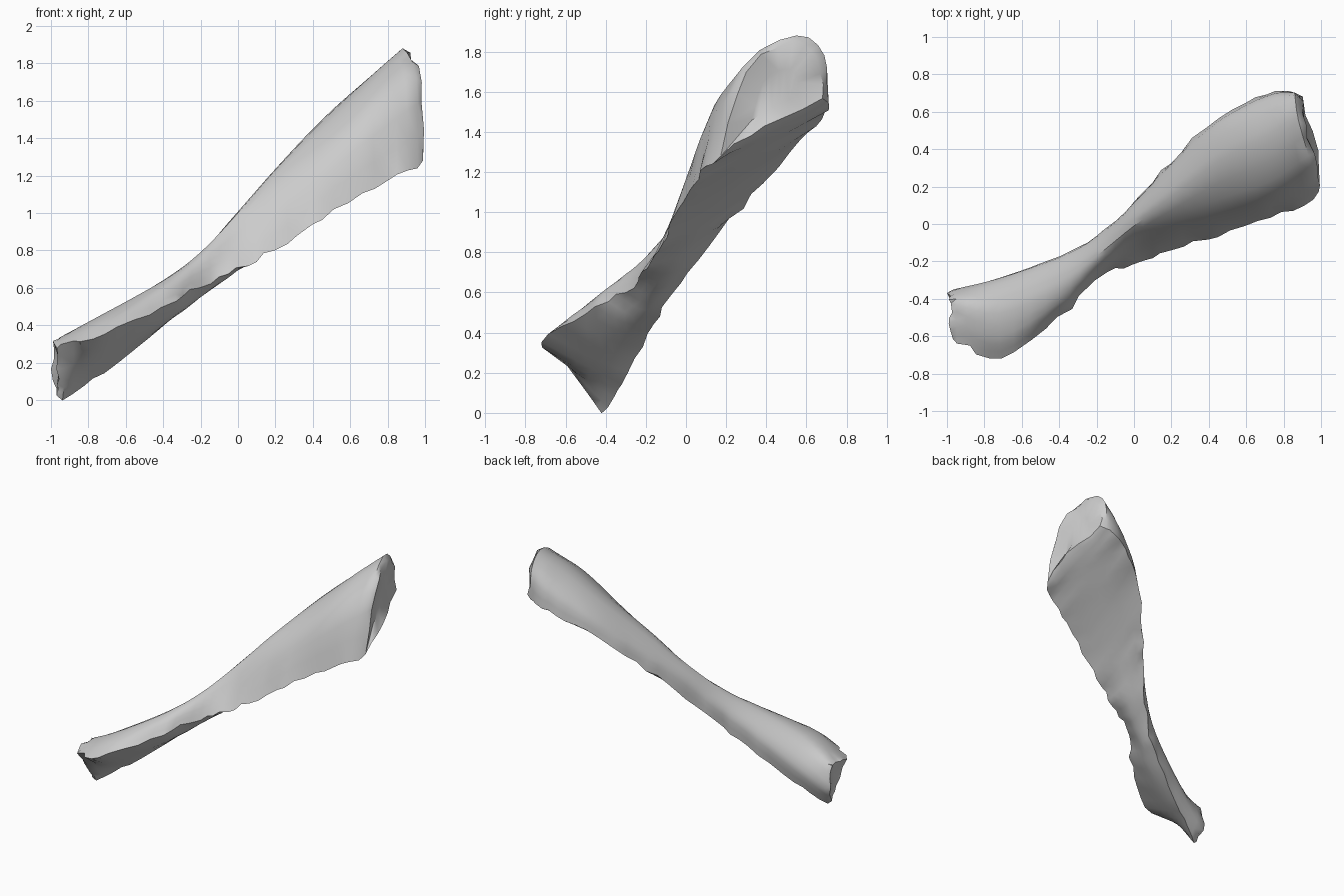
import bpy
import bmesh
import random
from mathutils import Vector

random.seed(4)

old = bpy.data.objects.get("Cube")
if old:
    bpy.data.objects.remove(old, do_unlink=True)

STEPS = 4        # rings between stations
SIDES = 3        # points between rails
CHIP = 0.012     # roughness of the broken edges

# Rails running along the shaft, from the narrow end to the broad end
front_edge = [(-.94, -.63, .30), (-.72, -.71, .35), (-.4, -.50, .50), (-.2, -.30, .61), (0, -.21, .70),
              (.2, -.14, .81), (.45, -.06, .97), (.72, .03, 1.14), (.96, .13, 1.25)]
front_face = [(-.95, -.51, .33), (-.72, -.6, .43), (-.4, -.42, .60), (-.2, -.25, .72), (0, -.12, .84),
              (.2, -.03, 1.05), (.45, .06, 1.29), (.72, .14, 1.53), (.955, .28, 1.72)]
crest = [(-.95, -.40, .32), (-.72, -.42, .455), (-.4, -.30, .64), (-.2, -.17, .79), (0, -.01, 1),
         (.2, .13, 1.23), (.45, .30, 1.49), (.72, .43, 1.74), (.88, .55, 1.88)]
back_face = [(-.965, -.35, .15), (-.72, -.29, .32), (-.4, -.18, .56), (-.2, -.07, .73), (0, .10, .97),
             (.2, .30, 1.19), (.45, .52, 1.46), (.72, .66, 1.67), (.86, .69, 1.78)]
back_edge = [(-.93, -.41, 0), (-.72, -.32, .15), (-.4, -.19, .40), (-.2, -.08, .58), (0, .12, .84),
             (.2, .33, 1.08), (.45, .56, 1.35), (.72, .69, 1.50), (.87, .70, 1.55)]
underside = [(-.93, -.50, .11), (-.72, -.47, .22), (-.4, -.34, .41), (-.2, -.19, .55), (0, -.06, .70),
             (.2, .08, .91), (.45, .25, 1.13), (.72, .37, 1.30), (.95, .39, 1.40)]


def spline(points, steps):
    """Smooth open curve through the points."""
    pts = [Vector(p) for p in points]
    pts = [2 * pts[0] - pts[1]] + pts + [2 * pts[-1] - pts[-2]]
    curve = []
    for a, b, c, d in zip(pts, pts[1:], pts[2:], pts[3:]):
        for i in range(steps):
            t = i / steps
            curve.append(b + (c - a) * t / 2 + (a - 2.5 * b + 2 * c - d / 2) * t ** 2
                         + (3 * b - a - 3 * c + d) * t ** 3 / 2)
    curve.append(pts[-2])
    return curve


def chip(point):
    """Shift a point slightly at random."""
    return point + Vector([random.uniform(-CHIP, CHIP) for axis in range(3)])


# Cross-sections: a rounded outer face and a flatter underside meeting at two edges
rails = [spline(r, STEPS) for r in
         (front_edge, front_face, crest, back_face, back_edge, underside)]
rings = []
for front, face, top, rear, back, under in zip(*rails):
    front, back = chip(front), chip(back)
    outer = spline([front, face, top, rear, back], SIDES)
    inner = spline([back, under, front], SIDES)
    rings.append(outer[:-1] + inner[:-1])

bm = bmesh.new()


def bridge(first, second):
    n = len(first)
    for i in range(n):
        j = (i + 1) % n
        bm.faces.new((first[i], first[j], second[j], second[i]))


def cap(rim, bulge):
    """Close an end with a rounded lip around a shallow uneven hollow."""
    centre = sum((v.co for v in rim), Vector()) / len(rim)
    push = Vector((bulge, 0, 0))
    lip = [bm.verts.new(chip(v.co.lerp(centre, .12) + push)) for v in rim]
    hollow = [bm.verts.new(v.co.lerp(centre, .6) + push * .6) for v in rim]
    bridge(rim, lip)
    bridge(lip, hollow)
    bm.faces.new(hollow)


# Shaft
loops = [[bm.verts.new(p) for p in ring] for ring in rings]
for first, second in zip(loops, loops[1:]):
    bridge(first, second)

# End faces
cap(loops[0], -.03)
cap(loops[-1], .03)

bmesh.ops.triangulate(bm, faces=bm.faces[:])
bmesh.ops.recalc_face_normals(bm, faces=bm.faces[:])
mesh = bpy.data.meshes.new("bone_shaft")
bm.to_mesh(mesh)
bm.free()
bone = bpy.data.objects.new("bone_shaft", mesh)
bpy.context.collection.objects.link(bone)

# Plain grey surface
grey = bpy.data.materials.new("light_grey")
grey.use_nodes = True
colour = (.6, .6, .6, 1)
grey.diffuse_color = colour
grey.node_tree.nodes["Principled BSDF"].inputs["Base Color"].default_value = colour
mesh.materials.append(grey)

bpy.context.view_layer.objects.active = bone
bone.select_set(True)
bpy.ops.object.shade_smooth_by_angle(angle=.7)
